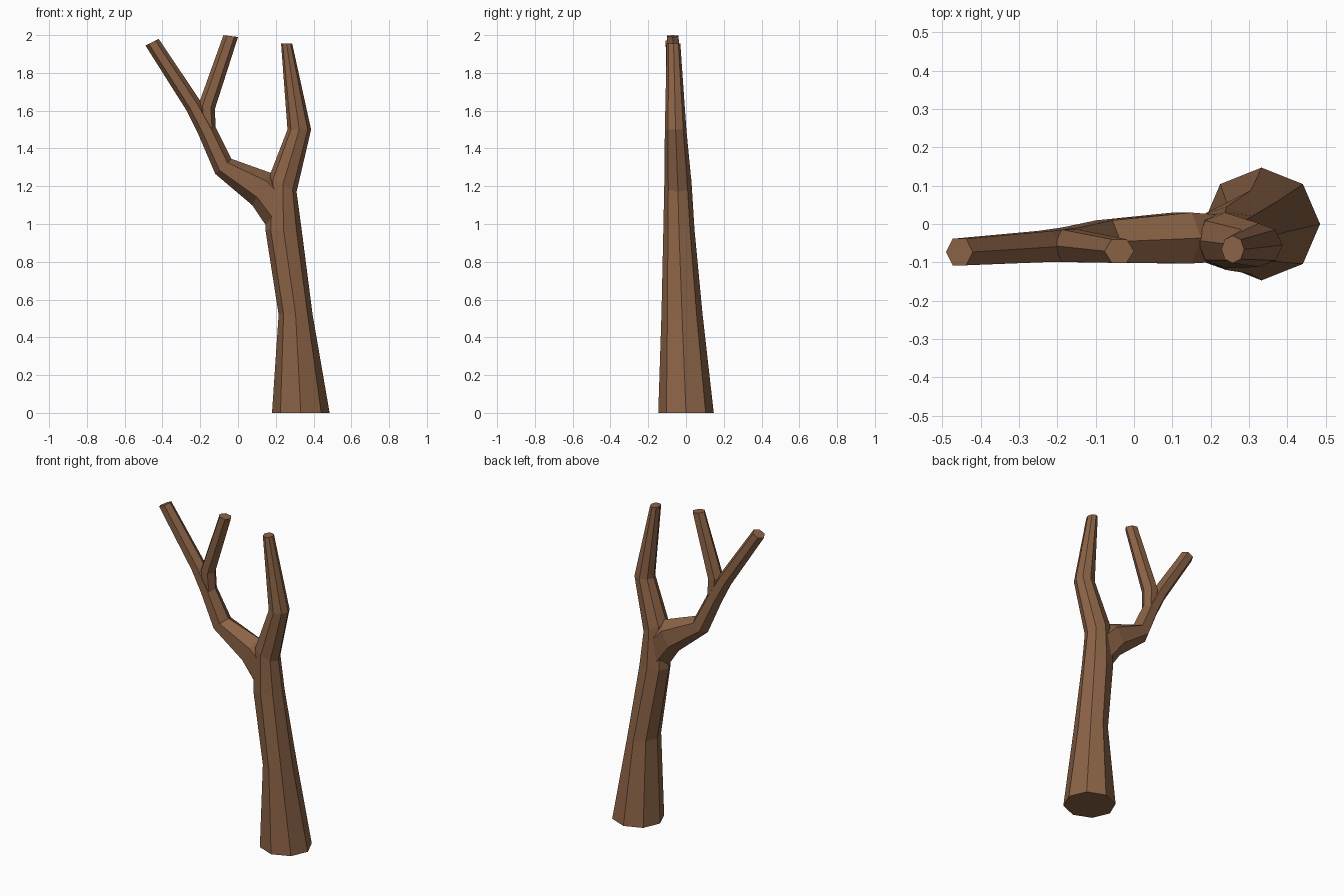
import bpy, bmesh, math

if "Cube" in bpy.data.objects:
    bpy.data.objects.remove(bpy.data.objects["Cube"])

bark = bpy.data.materials.new("bark")
bark.diffuse_color = (0.26, 0.125, 0.062, 1)
bark.use_nodes = True
bark.node_tree.nodes["Principled BSDF"].inputs["Base Color"].default_value = bark.diffuse_color


def limb(name, sides, turn, rings):
    """Loft rings; each is (left x, left z, right x, right z, min y, max y)."""
    bm = bmesh.new()
    loops = []
    for x0, z0, x1, z1, y0, y1 in rings:
        loop = []
        for i in range(sides):
            a = 2 * math.pi * (i + turn) / sides
            c, s = math.cos(a), math.sin(a)
            loop.append(bm.verts.new(((x0 + x1) / 2 + c * (x1 - x0) / 2,
                                      (y0 + y1) / 2 + s * (y1 - y0) / 2,
                                      (z0 + z1) / 2 + c * (z1 - z0) / 2)))
        loops.append(loop)
    for a, b in zip(loops, loops[1:]):
        for i in range(sides):
            j = (i + 1) % sides
            bm.faces.new((a[i], a[j], b[j], b[i]))
    bm.faces.new(loops[0])
    bm.faces.new(loops[-1])
    bmesh.ops.recalc_face_normals(bm, faces=bm.faces)
    mesh = bpy.data.meshes.new(name)
    bm.to_mesh(mesh)
    bm.free()
    mesh.materials.append(bark)
    ob = bpy.data.objects.new(name, mesh)
    bpy.context.collection.objects.link(ob)
    return ob


# Trunk running up into the right branch
trunk = limb("tree_trunk", 8, 0, [
    (0.18, 0, 0.485, 0, -0.147, 0.147),
    (0.215, 0.52, 0.395, 0.52, -0.13, 0.088),
    (0.145, 0.97, 0.337, 0.97, -0.12, 0.045),
    (0.165, 1.25, 0.31, 1.17, -0.115, 0.03),
    (0.262, 1.5, 0.387, 1.5, -0.112, 0.002),
    (0.228, 1.955, 0.287, 1.955, -0.102, -0.03)])

# Left branch bending out to its outer tip
left = limb("left_branch", 6, 0, [
    (0.19, 0.93, 0.29, 1.17, -0.105, 0.03),
    (0.075, 1.10, 0.175, 1.27, -0.113, 0.04),
    (-0.12, 1.265, -0.035, 1.345, -0.109, 0.018),
    (-0.21, 1.475, -0.118, 1.51, -0.106, -0.002),
    (-0.272, 1.6, -0.195, 1.645, -0.105, -0.012),
    (-0.49, 1.945, -0.42, 1.98, -0.113, -0.033)])

# Inner twig of the left fork
twig = limb("left_twig", 6, 0, [
    (-0.19, 1.44, -0.119, 1.515, -0.1, -0.008),
    (-0.21, 1.63, -0.122, 1.61, -0.105, -0.008),
    (-0.077, 2.0, 0.0, 1.99, -0.106, -0.035)])

# Fuse the branches into the trunk
for branch in (left, twig):
    mod = trunk.modifiers.new("join_" + branch.name, 'BOOLEAN')
    mod.operation = 'UNION'
    mod.solver = 'EXACT'
    mod.object = branch
bpy.context.view_layer.objects.active = trunk
for mod in list(trunk.modifiers):
    bpy.ops.object.modifier_apply(modifier=mod.name)
for branch in (left, twig):
    bpy.data.objects.remove(branch)
